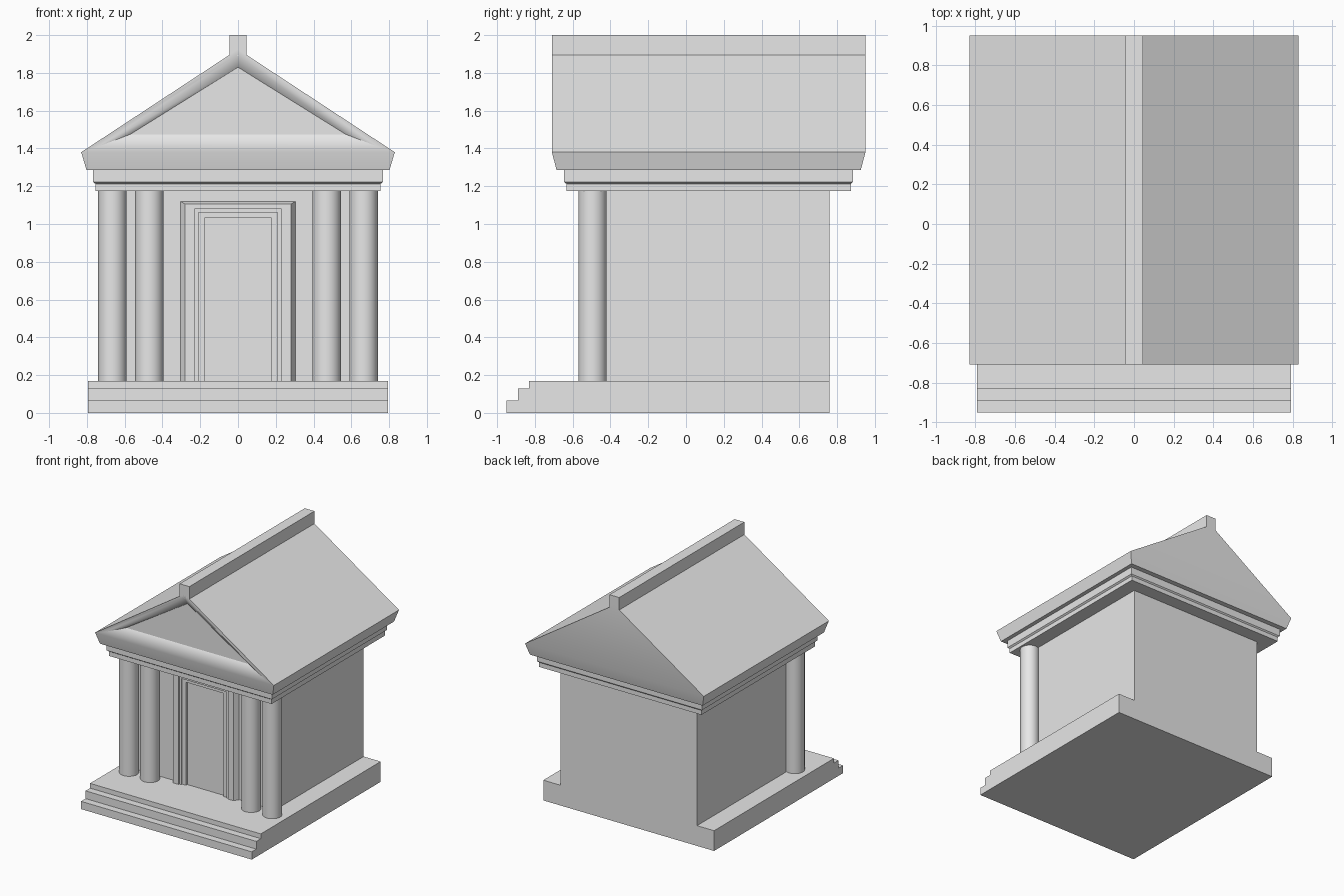
import bpy
import bmesh
import math

cube = bpy.data.objects.get("Cube")
if cube:
    bpy.data.objects.remove(cube, do_unlink=True)

stone = bpy.data.materials.new("grey stone")
stone.use_nodes = True
GREY = (0.8, 0.8, 0.8, 1)
stone.diffuse_color = GREY
stone.node_tree.nodes["Principled BSDF"].inputs["Base Color"].default_value = GREY


def loft(bm, rings, start=True, end=True):
    """Skin a row of closed loops, with optional end caps."""
    loops = [[bm.verts.new(p) for p in ring] for ring in rings]
    for a, b in zip(loops, loops[1:]):
        for i in range(len(a)):
            j = (i + 1) % len(a)
            bm.faces.new((a[i], a[j], b[j], b[i]))
    if start:
        bm.faces.new(loops[0])
    if end:
        bm.faces.new(loops[-1])
    return loops


def finish(name, bm, smooth=0):
    bmesh.ops.remove_doubles(bm, verts=bm.verts, dist=0.0005)
    bmesh.ops.recalc_face_normals(bm, faces=bm.faces)
    mesh = bpy.data.meshes.new(name)
    bm.to_mesh(mesh)
    bm.free()
    mesh.materials.append(stone)
    obj = bpy.data.objects.new(name, mesh)
    bpy.context.collection.objects.link(obj)
    if smooth:
        bpy.ops.object.select_all(action="DESELECT")
        obj.select_set(True)
        bpy.context.view_layer.objects.active = obj
        bpy.ops.object.shade_smooth_by_angle(angle=math.radians(smooth))
    return obj


def solid(name, rings):
    bm = bmesh.new()
    loft(bm, rings)
    return finish(name, bm)


def rect(hx, y0, y1, z):
    return [(-hx, y0, z), (hx, y0, z), (hx, y1, z), (-hx, y1, z)]


def box(name, hx, y0, y1, z0, z1):
    return solid(name, [rect(hx, y0, y1, z) for z in (z0, z1)])


FLOOR, EAVE = 0.17, 1.175
WALL_Y, BACK = -0.42, 0.76

# Stepped base: side profile drawn across the width
steps = [(-0.95, 0), (-0.95, 0.065), (-0.89, 0.065), (-0.89, 0.13),
         (-0.83, 0.13), (-0.83, FLOOR), (BACK, FLOOR), (BACK, 0)]
solid("stepped_base", [[(x, y, z) for y, z in steps] for x in (-0.793, 0.793)])

# Chamber
box("chamber_walls", 0.635, WALL_Y, BACK, FLOOR, EAVE)

# Door and its stepped frame: section (half width, top, y) carried round the opening
box("door", 0.177, WALL_Y - 0.003, WALL_Y + 0.003, FLOOR, 1.037)
section = [(0.305, 1.12, WALL_Y), (0.28, 1.105, -0.46), (0.23, 1.08, -0.46),
           (0.23, 1.08, -0.45), (0.21, 1.06, -0.45), (0.21, 1.06, -0.44),
           (0.175, 1.035, -0.44), (0.175, 1.035, WALL_Y)]
solid("door_frame", [[(side * h, y, top if high else FLOOR) for h, top, y in section]
                     for side, high in ((-1, 0), (-1, 1), (1, 1), (1, 0))])

# Columns, in a pair on each side
for side, label in ((-1, "right"), (1, "left")):
    for x, place in ((0.47, "inner"), (0.665, "outer")):
        bm = bmesh.new()
        loft(bm, [[(side * x + 0.075 * math.cos(a), -0.495 + 0.075 * math.sin(a), z)
                   for a in (math.tau * i / 40 for i in range(40))]
                  for z in (FLOOR, EAVE)])
        finish(f"{place}_column_{label}", bm, 40)

# Entablature bands
solid("entablature", [rect(0.755, -0.633, 0.873, EAVE),
                      rect(0.755, -0.633, 0.873, 1.213),
                      rect(0.768, -0.647, 0.883, 1.223),
                      rect(0.768, -0.647, 0.883, 1.285)])


# Roof: flared cornice welded to a gabled prism with a sunken front
def gable(hx, low, peak, y):
    return [(-hx, y, low), (hx, y, low), (0, y, peak)]


FRONT, REAR, SUNK = -0.71, 0.95, -0.67
bm = bmesh.new()
loft(bm, [rect(0.802, -0.685, 0.925, 1.285), rect(0.83, FRONT, REAR, 1.38)], end=False)
loops = loft(bm, [gable(0.57, 1.475, 1.83, SUNK), gable(0.74, 1.41, 1.895, FRONT),
                  gable(0.83, 1.38, 1.925, FRONT), gable(0.83, 1.38, 1.925, REAR)],
             start=False)
floor_verts = set(loops[2][:2] + loops[3][:2])
hidden = [f for f in bm.faces if set(f.verts) == floor_verts]
bmesh.ops.delete(bm, geom=hidden, context="FACES_ONLY")
finish("roof", bm, 50)

# Gable panel, slightly thick so it closes the sunken front
solid("gable_panel", [gable(0.57, 1.475, 1.83, y) for y in (SUNK, SUNK + 0.01)])

# Ridge beam
box("ridge_beam", 0.045, FRONT, REAR, 1.89, 2.0)
